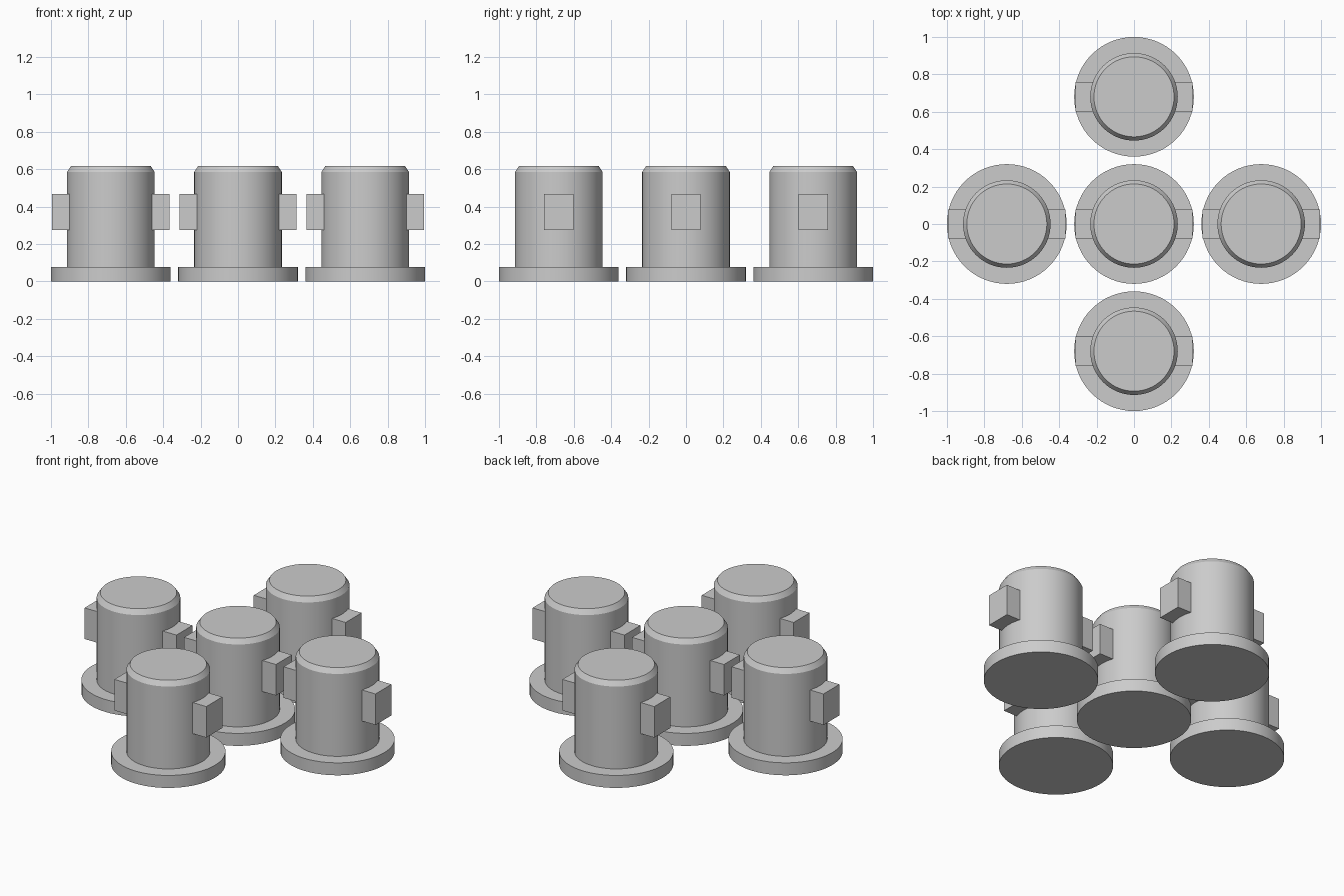
import bpy, bmesh, math

if "Cube" in bpy.data.objects:
    bpy.data.objects.remove(bpy.data.objects["Cube"])

SIDES = 64
PITCH = 0.68

grey = bpy.data.materials.new("plain grey")
grey.diffuse_color = (0.6, 0.6, 0.6, 1)
grey.use_nodes = True
grey.node_tree.nodes["Principled BSDF"].inputs["Base Color"].default_value = grey.diffuse_color


def finish(bm, name, loc, smooth):
    bmesh.ops.recalc_face_normals(bm, faces=bm.faces[:])
    mesh = bpy.data.meshes.new(name)
    bm.to_mesh(mesh)
    bm.free()
    mesh.materials.append(grey)
    ob = bpy.data.objects.new(name, mesh)
    bpy.context.collection.objects.link(ob)
    ob.location = loc
    if smooth:
        bpy.ops.object.select_all(action='DESELECT')
        ob.select_set(True)
        bpy.context.view_layer.objects.active = ob
        bpy.ops.object.shade_smooth_by_angle(angle=math.radians(25))


def turned(name, profile, loc):
    """Closed solid of revolution from (radius, height) points."""
    bm = bmesh.new()
    rings = []
    for r, z in profile:
        rings.append([bm.verts.new((r * math.cos(2 * math.pi * i / SIDES),
                                    r * math.sin(2 * math.pi * i / SIDES), z))
                      for i in range(SIDES)])
    for a, b in zip(rings, rings[1:]):
        for i in range(SIDES):
            j = (i + 1) % SIDES
            bm.faces.new((a[i], a[j], b[j], b[i]))
    bm.faces.new(rings[0][::-1])
    bm.faces.new(rings[-1])
    finish(bm, name, loc, True)


def box(name, lo, hi, loc):
    bm = bmesh.new()
    bmesh.ops.create_cube(bm, size=1)
    for v in bm.verts:
        v.co = [h if c > 0 else l for c, l, h in zip(v.co, lo, hi)]
    finish(bm, name, loc, False)


# flanged body with chamfered top: one continuous turned shape
body = [(0.32, 0), (0.32, 0.077), (0.234, 0.077), (0.234, 0.586), (0.214, 0.616)]

spots = {"centre": (0, 0), "left": (-1, 0), "right": (1, 0),
         "front": (0, -1), "back": (0, 1)}
for spot, (x, y) in spots.items():
    loc = (x * PITCH, y * PITCH, 0)
    turned(spot + "_flanged_post", body, loc)
    # side lugs, rooted inside the post
    box(spot + "_lug_left", (-0.314, -0.078, 0.275), (-0.21, 0.078, 0.467), loc)
    box(spot + "_lug_right", (0.21, -0.078, 0.275), (0.314, 0.078, 0.467), loc)
